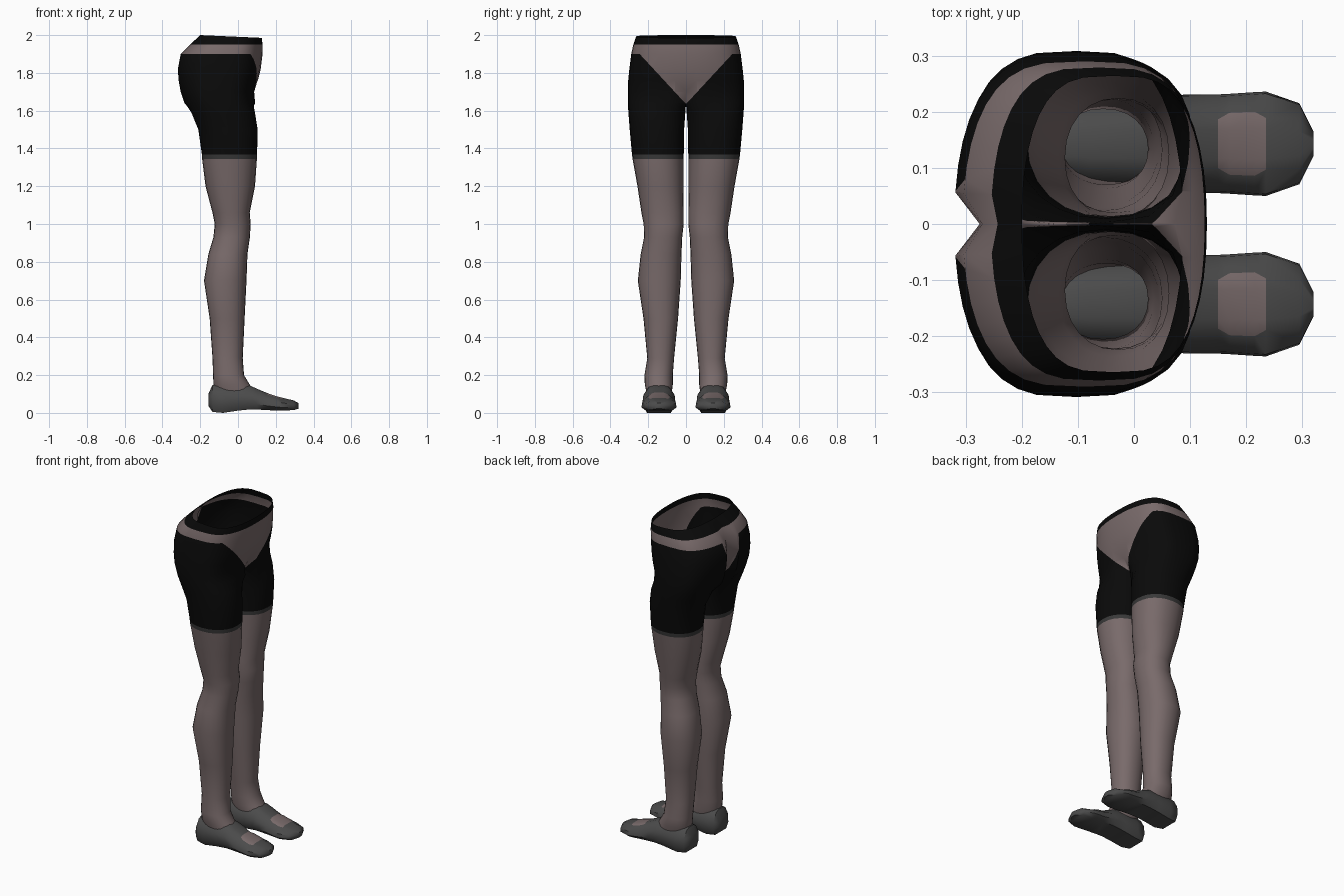
import bpy, bmesh, math
from mathutils import Vector

if "Cube" in bpy.data.objects:
    bpy.data.objects.remove(bpy.data.objects["Cube"])

N = 24  # points around each leg ring


def material(name, rgb):
    m = bpy.data.materials.new(name)
    m.diffuse_color = (*rgb, 1)
    m.use_nodes = True
    m.node_tree.nodes["Principled BSDF"].inputs["Base Color"].default_value = m.diffuse_color
    return m


SKIN = material("muted skin", (0.19, 0.145, 0.145))
BLACK = material("black fabric", (0.003, 0.003, 0.003))
LACE = material("dark grey hem", (0.04, 0.04, 0.04))
SHOE = material("grey shoe", (0.07, 0.07, 0.07))


def finish(name, bm, mats):
    """Turn a half mesh into a mirrored, smooth shaded object."""
    me = bpy.data.meshes.new(name)
    bm.to_mesh(me)
    bm.free()
    for m in mats:
        me.materials.append(m)
    ob = bpy.data.objects.new(name, me)
    bpy.context.collection.objects.link(ob)
    bpy.ops.object.select_all(action='DESELECT')
    ob.select_set(True)
    bpy.context.view_layer.objects.active = ob
    bpy.ops.object.shade_smooth_by_angle(angle=math.radians(45))
    mod = ob.modifiers.new("mirror", 'MIRROR')
    mod.use_axis = (False, True, False)
    mod.merge_threshold = 0.001
    return ob


def spow(v, p):
    return math.copysign(abs(v) ** p, v)


def ring(z, xb, xf, yi, yo, k=0.0, cf=0.0, cb=0.0):
    """Leg ellipse (k=0) blended into half of a pelvis outline (k=1)."""
    xc, rx = (xb + xf) / 2, (xf - xb) / 2
    yc, ry = (yi + yo) / 2, (yo - yi) / 2
    pts = []
    for i in range(N):
        a = 2 * math.pi * i / N
        e = Vector((xc + rx * spow(math.cos(a), 0.92),
                    yc + ry * spow(math.sin(a), 0.92), z))
        if 16 <= i <= 20:                      # centre line, back to front
            t = (i - 16) / 4
            d = Vector((xb + cb + t * (xf - cf - xb - cb), 0, z))
        else:                                  # outer outline
            s = (i + 4) % N
            p = math.pi * s / 20
            d = Vector((xc + rx * spow(math.cos(p), 0.6),
                        yo * abs(math.sin(p)) ** 0.9, z))
        pts.append(e.lerp(d, k))
    return pts


# Rows: z, back x, front x, inner y, outer y
LEG = [
    (0.11, -0.12, 0.085, 0.075, 0.21), (0.15, -0.13, 0.062, 0.07, 0.218),
    (0.20, -0.132, 0.032, 0.07, 0.22), (0.29, -0.135, 0.025, 0.063, 0.205),
    (0.50, -0.15, 0.035, 0.042, 0.225), (0.70, -0.18, 0.045, 0.028, 0.255),
    (0.84, -0.157, 0.05, 0.024, 0.24), (0.93, -0.13, 0.063, 0.02, 0.222),
    (1.00, -0.123, 0.067, 0.012, 0.224), (1.06, -0.135, 0.062, 0.012, 0.236),
    (1.20, -0.172, 0.09, 0.014, 0.257), (1.345, -0.19, 0.10, 0.013, 0.283),
    (1.368, -0.191, 0.101, 0.012, 0.286), (1.50, -0.21, 0.104, 0.01, 0.298),
]
# Rows add: pelvis blend, front crease, back cleft
HIP = [
    (1.59, -0.255, 0.098, 0.006, 0.305, 0.4, 0.05, 0.05),
    (1.64, -0.285, 0.092, 0, 0.308, 1, 0.06, 0.09),
    (1.70, -0.305, 0.087, 0, 0.308, 1, 0.015, 0.06),
    (1.76, -0.316, 0.105, 0, 0.306, 1, 0, 0.05),
    (1.82, -0.32, 0.12, 0, 0.30, 1, 0, 0.045),
    (1.90, -0.305, 0.13, 0, 0.29, 1, 0, 0.035),
    (1.95, -0.255, 0.13, 0, 0.279, 1, 0, 0.012),
    (2.00, -0.20, 0.126, 0, 0.264, 1, 0, 0),
]

# Legs with shorts: one open skin from the ankle to the waist
bm = bmesh.new()
rows = LEG + HIP
loops = []
for row in rows:
    pts = ring(*row)
    if row[0] == 2.0:                          # waist dips to the front
        for p in pts:
            p.z -= max(0, p.x + 0.2) * 0.045
    loops.append([bm.verts.new(p) for p in pts])
for r in range(len(rows) - 1):
    joined = rows[r][3] == 0                   # open between the two halves
    for i in range(N):
        if joined and 16 <= i <= 19:
            continue
        if r == len(rows) - 2 and 16 <= i <= 19:
            continue
        j = (i + 1) % N
        bm.faces.new((loops[r][i], loops[r][j], loops[r + 1][j], loops[r + 1][i]))
# unused centre-line points above the crotch
bmesh.ops.delete(bm, geom=[v for v in bm.verts if not v.link_faces], context='VERTS')

FRONT = (1.635, 1.08)   # start height and slope of the front panel edge
BACK = (1.60, 3.75)     # same for the back panel
for (z0, slope), side in ((FRONT, 1), (BACK, -1)):
    faces = [f for f in bm.faces if 1.6 < f.calc_center_median().z < 1.9
             and (f.calc_center_median().x + 0.08) * side > 0]
    geom = set(faces)
    for f in faces:
        geom.update(f.edges)
        geom.update(f.verts)
    bmesh.ops.bisect_plane(bm, geom=list(geom), dist=1e-5,
                           plane_co=(0, 0, z0), plane_no=(0, -slope, 1))

for f in bm.faces:
    c = f.calc_center_median()
    z0, slope = FRONT if c.x > -0.08 else BACK
    if c.z < 1.345:
        f.material_index = 0
    elif c.z < 1.368:
        f.material_index = 2
    elif 1.90 < c.z < 1.95:
        f.material_index = 0
    elif c.z < 1.90 and c.z > z0 + slope * c.y:
        f.material_index = 0
    else:
        f.material_index = 1
finish("legs_and_shorts", bm, [SKIN, BLACK, LACE])

# Shoes: cross-sections lofted from heel to toe
SECTION = [(-0.75, 0), (-1, 0.25), (-0.96, 0.6), (-0.62, 0.92), (-0.3, 1),
           (0.3, 1), (0.62, 0.92), (0.96, 0.6), (1, 0.25), (0.75, 0)]
# Rows: x, half width, bottom z, top z
SHOE_ROWS = [
    (-0.155, 0.045, 0.035, 0.105), (-0.135, 0.072, 0.005, 0.148),
    (-0.08, 0.084, 0.0, 0.155), (0.0, 0.085, 0.012, 0.152),
    (0.06, 0.086, 0.018, 0.146), (0.10, 0.088, 0.018, 0.128),
    (0.15, 0.088, 0.015, 0.107), (0.17, 0.089, 0.014, 0.099),
    (0.215, 0.092, 0.012, 0.085), (0.235, 0.093, 0.012, 0.08),
    (0.295, 0.072, 0.015, 0.066), (0.32, 0.022, 0.022, 0.052),
]
bm = bmesh.new()
loops = []
for x, w, zb, zt in SHOE_ROWS:
    corner = 0.8 if x in (0.15, 0.235) else 1   # rounds the toe opening
    loop = []
    for u, v in SECTION:
        if abs(u) == 0.62:
            u *= corner
        loop.append(bm.verts.new((x, 0.143 + w * u, zb + (zt - zb) * v)))
    loops.append(loop)
n = len(SECTION)
for r in range(len(loops) - 1):
    for i in range(n):
        j = (i + 1) % n
        f = bm.faces.new((loops[r][i], loops[r][j], loops[r + 1][j], loops[r + 1][i]))
        if 0.15 <= SHOE_ROWS[r][0] < 0.235 and 3 <= i <= 5:
            f.material_index = 1                # skin in the toe opening
bm.faces.new(loops[0])
bm.faces.new(loops[-1])
bmesh.ops.recalc_face_normals(bm, faces=bm.faces)
finish("shoes", bm, [SHOE, SKIN])
